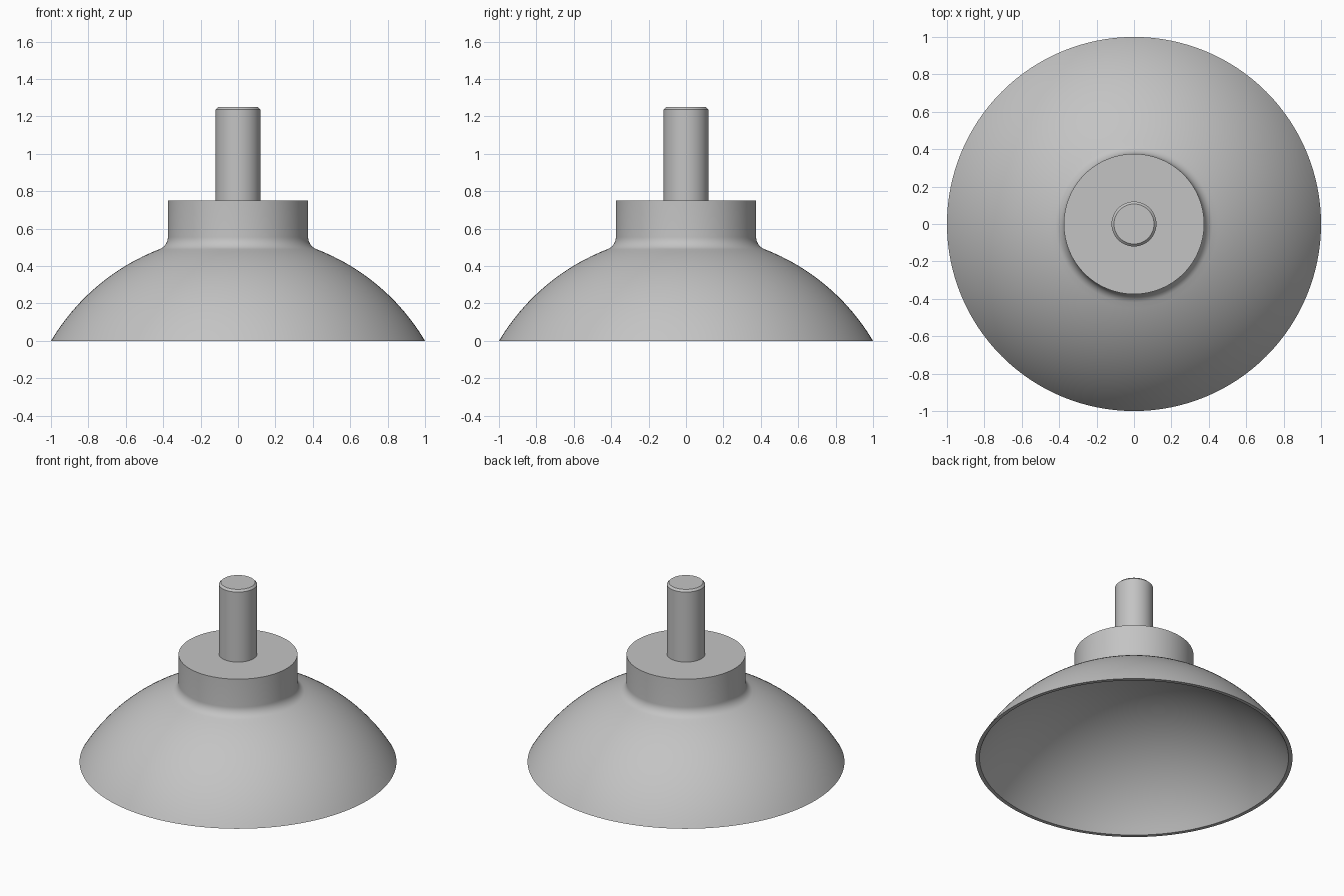
import bpy, bmesh
from math import sin, cos, pi, sqrt, atan2, radians
from mathutils import Vector

if "Cube" in bpy.data.objects:
    bpy.data.objects.remove(bpy.data.objects["Cube"], do_unlink=True)

grey = bpy.data.materials.new("plain_grey")
grey.use_nodes = True
colour = (0.55, 0.55, 0.55, 1)
grey.diffuse_color = colour
grey.node_tree.nodes["Principled BSDF"].inputs["Base Color"].default_value = colour


def arc(cx, cz, r, a0, a1, n):
    """Points along a circular arc in the profile plane."""
    return [(cx + r * cos(a0 + (a1 - a0) * i / n),
             cz + r * sin(a0 + (a1 - a0) * i / n)) for i in range(n + 1)]


def revolve(name, profile, steps=128):
    """Spin a radius/height profile around the z axis."""
    bm = bmesh.new()
    verts = [bm.verts.new((r, 0, z)) for r, z in profile]
    edges = [bm.edges.new(pair) for pair in zip(verts, verts[1:])]
    bmesh.ops.spin(bm, geom=verts + edges, cent=(0, 0, 0), axis=(0, 0, 1),
                   angle=2 * pi, steps=steps, use_merge=True)
    bmesh.ops.remove_doubles(bm, verts=bm.verts, dist=1e-5)
    bmesh.ops.recalc_face_normals(bm, faces=bm.faces)
    mesh = bpy.data.meshes.new(name)
    bm.to_mesh(mesh)
    bm.free()
    mesh.materials.append(grey)
    obj = bpy.data.objects.new(name, mesh)
    bpy.context.collection.objects.link(obj)
    bpy.ops.object.select_all(action="DESELECT")
    obj.select_set(True)
    bpy.context.view_layer.objects.active = obj
    bpy.ops.object.shade_smooth_by_angle(angle=radians(25))
    return obj


# Cup: thin spherical shell blended by a fillet into a solid collar
base_z = -0.595
outer_r = sqrt(1 + base_z ** 2)
inner_r = sqrt(0.975 ** 2 + base_z ** 2)
collar_r, collar_top, fillet = 0.375, 0.75, 0.07
fillet_x = collar_r + fillet
fillet_z = base_z + sqrt((outer_r + fillet) ** 2 - fillet_x ** 2)
join = atan2(fillet_z - base_z, fillet_x)

profile = arc(0, base_z, inner_r, pi / 2, atan2(-base_z, 0.975), 24)
profile += arc(0, base_z, outer_r, atan2(-base_z, 1), join, 24)
profile += arc(fillet_x, fillet_z, fillet, join + pi, pi, 8)[1:]
profile += [(collar_r, collar_top), (0, collar_top)]
revolve("suction_cup_with_collar", profile)

# Stud: plain pin with a small chamfer on top
stud_r, stud_top, chamfer = 0.12, 1.25, 0.013
revolve("stud", [(0, collar_top - 0.02), (stud_r, collar_top - 0.02),
                 (stud_r, stud_top - chamfer), (stud_r - chamfer, stud_top),
                 (0, stud_top)], steps=64)
